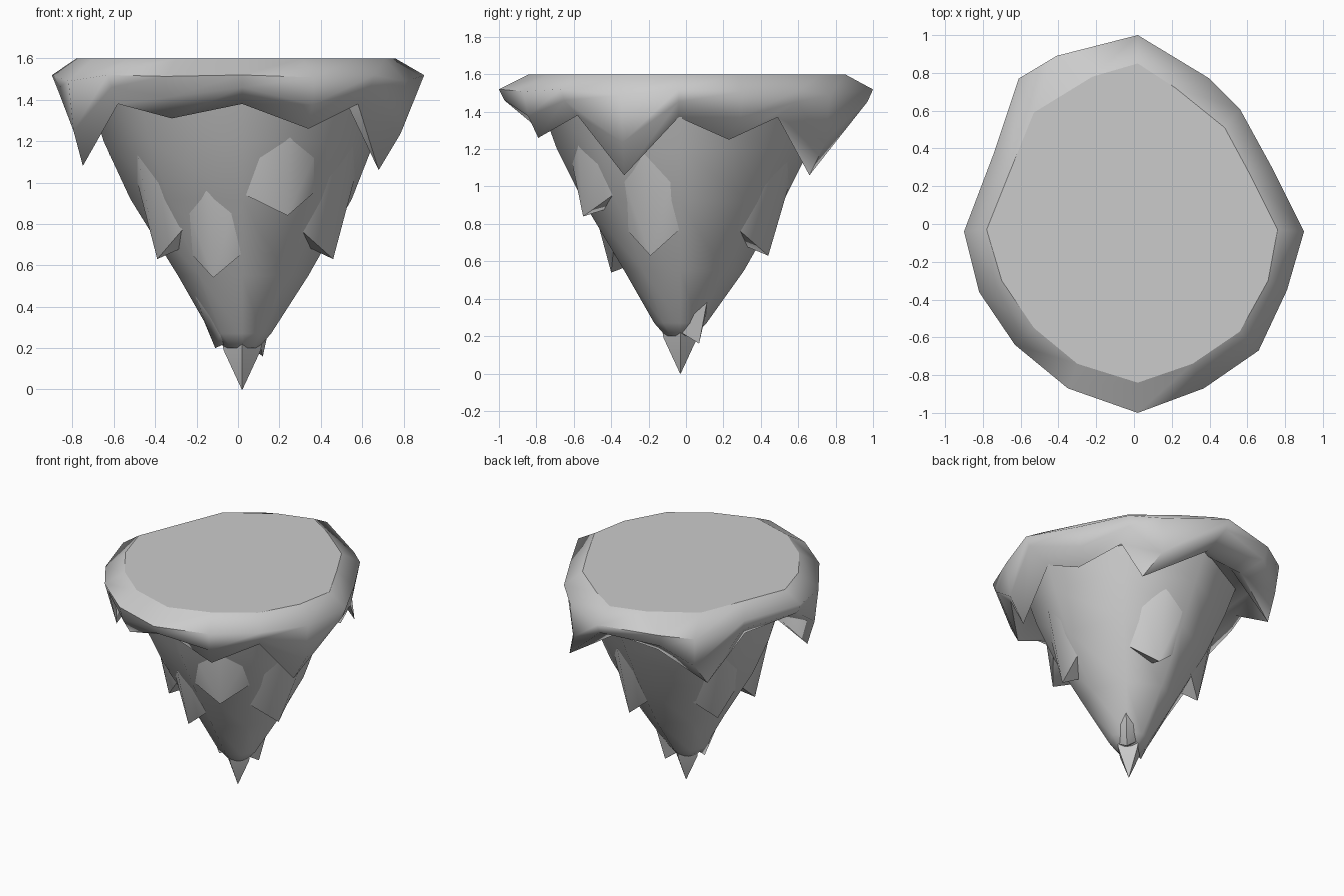
import bpy, bmesh, math
from mathutils import Vector
from mathutils.bvhtree import BVHTree

if "Cube" in bpy.data.objects:
    bpy.data.objects.remove(bpy.data.objects["Cube"])


def finish(name, bm, angle=40):
    bmesh.ops.recalc_face_normals(bm, faces=bm.faces)
    me = bpy.data.meshes.new(name)
    bm.to_mesh(me)
    bm.free()
    ob = bpy.data.objects.new(name, me)
    bpy.context.collection.objects.link(ob)
    bpy.ops.object.select_all(action='DESELECT')
    ob.select_set(True)
    bpy.context.view_layer.objects.active = ob
    bpy.ops.object.shade_smooth_by_angle(angle=math.radians(angle))
    for p in me.polygons:          # keep level tops flat
        if p.normal.z > .99:
            p.use_smooth = False
    return ob


def loft(name, rings, angle=40):
    bm = bmesh.new()
    loops = [[bm.verts.new(p) for p in r] for r in rings]
    n = len(loops[0])
    for a, b in zip(loops, loops[1:]):
        for i in range(n):
            j = (i + 1) % n
            bm.faces.new((a[i], a[j], b[j], b[i]))
    bm.faces.new(loops[0])
    bm.faces.new(loops[-1])
    return finish(name, bm, angle)


# Ground cap: flat top, bulging rim, dripping lower edge
inner = [(.02, .85), (.22, .72), (.48, .51), (.61, .27), (.76, -.03), (.71, -.30),
         (.56, -.57), (.31, -.74), (.02, -.84), (-.30, -.74), (-.53, -.55),
         (-.70, -.30), (-.78, -.03), (-.66, .27), (-.53, .59), (-.22, .78)]
outer = [(.02, 1.0), (.40, .77), (.56, .61), (.73, .30), (.90, -.04), (.81, -.35),
         (.66, -.67), (.37, -.87), (.02, -1.0), (-.35, -.87), (-.63, -.64),
         (-.82, -.36), (-.90, -.04), (-.74, .38), (-.61, .77), (-.41, .89)]
drip = [(.02, .79), (.48, .66), (.52, .49), (.67, .23), (.71, -.04), (.68, -.33),
        (.58, -.58), (.34, -.79), (.02, -.80), (-.32, -.79), (-.58, -.58),
        (-.75, -.33), (-.72, -.04), (-.66, .26), (-.62, .64), (-.30, .75)]
drip_z = [1.37, 1.06, 1.37, 1.25, 1.37, 1.06, 1.38, 1.26,
          1.38, 1.31, 1.38, 1.08, 1.37, 1.36, 1.13, 1.33]
top = [(x, y, 1.6) for x, y in inner]
rim = [(x, y, 1.52 - (1.38 - z) * .1) for (x, y), z in zip(outer, drip_z)]
belly = [(x * .97, y * .97, z + .08 + (1.38 - z) * .3) for (x, y), z in zip(outer, drip_z)]
edge = [(x, y, z) for (x, y), z in zip(drip, drip_z)]
under = [(x * .9, y * .9, 1.39) for x, y in drip]
loft("ground_cap", [top, rim, belly, edge, under], 75)

# Rock body: tapering eight-sided cone, z then half sizes +x -x +y -y
levels = [(1.42, .71, .74, .80, .74), (1.20, .64, .67, .69, .66),
          (.92, .53, .54, .55, .52), (.55, .32, .31, .34, .30),
          (.27, .14, .15, .14, .14)]


def body_ring(z, xp, xn, yp, yn):
    pts = []
    for i in range(8):
        a = i * math.pi / 4
        c, s = math.cos(a), math.sin(a)
        k = .94 if i % 2 else 1
        pts.append((.02 + c * k * (xp if c > 0 else xn),
                    -.03 + s * k * (yp if s > 0 else yn), z))
    return pts


last = body_ring(*levels[-1])
body = loft("rock_body", [body_ring(*l) for l in levels] +
            [[(.01 + x * .55, -.015 + y * .55, .20) for x, y, z in last]], 60)
surface = BVHTree.FromPolygons([v.co for v in body.data.vertices],
                               [p.vertices[:] for p in body.data.polygons])

# Bottom spike
spike = [[(.02 + math.cos(i * math.pi / 2) * r, -.03 + math.sin(i * math.pi / 2) * r, z)
          for i in range(4)] for z, r in ((.30, .11), (.19, .09), (0, .002))]
loft("tip_spike", spike, 25)

# Rock shards flaring out of the body: tip, half width, height
shards = [((.46, -.19, .63), .19, .55), ((.24, -.55, .84), .20, .38),
          ((-.12, -.40, .54), .15, .42), ((-.39, -.24, .63), .15, .50),
          ((.15, .44, .63), .18, .50), ((-.39, .19, .64), .17, .48),
          ((-.11, -.06, .20), .06, .25), ((.12, .07, .16), .06, .22)]
for n, (tip, w, h) in enumerate(shards):
    tip = Vector(tip)
    out = Vector((tip.x - .02, tip.y + .03, 0)).normalized()
    side = Vector((-out.y, out.x, 0))

    def on(u, dz, sink=.01):
        """Point on the body surface, seen from outside the shard."""
        start = Vector((.02, -.03, max(tip.z + dz, .21))) + side * u + out * 2
        hit = surface.ray_cast(start, -out)[0]
        return (hit if hit else start - out * 1.95) - out * sink
    bm = bmesh.new()
    for p in (tip, on(-w, h * .28), on(w, h * .33), on(-w * .8, h * .8),
              on(w * .8, h * .8), on(0, h, .0), on(0, h * .12, .04)):
        bm.verts.new(p)
    bmesh.ops.convex_hull(bm, input=bm.verts)
    finish("rock_shard_%d" % (n + 1), bm, 60)
